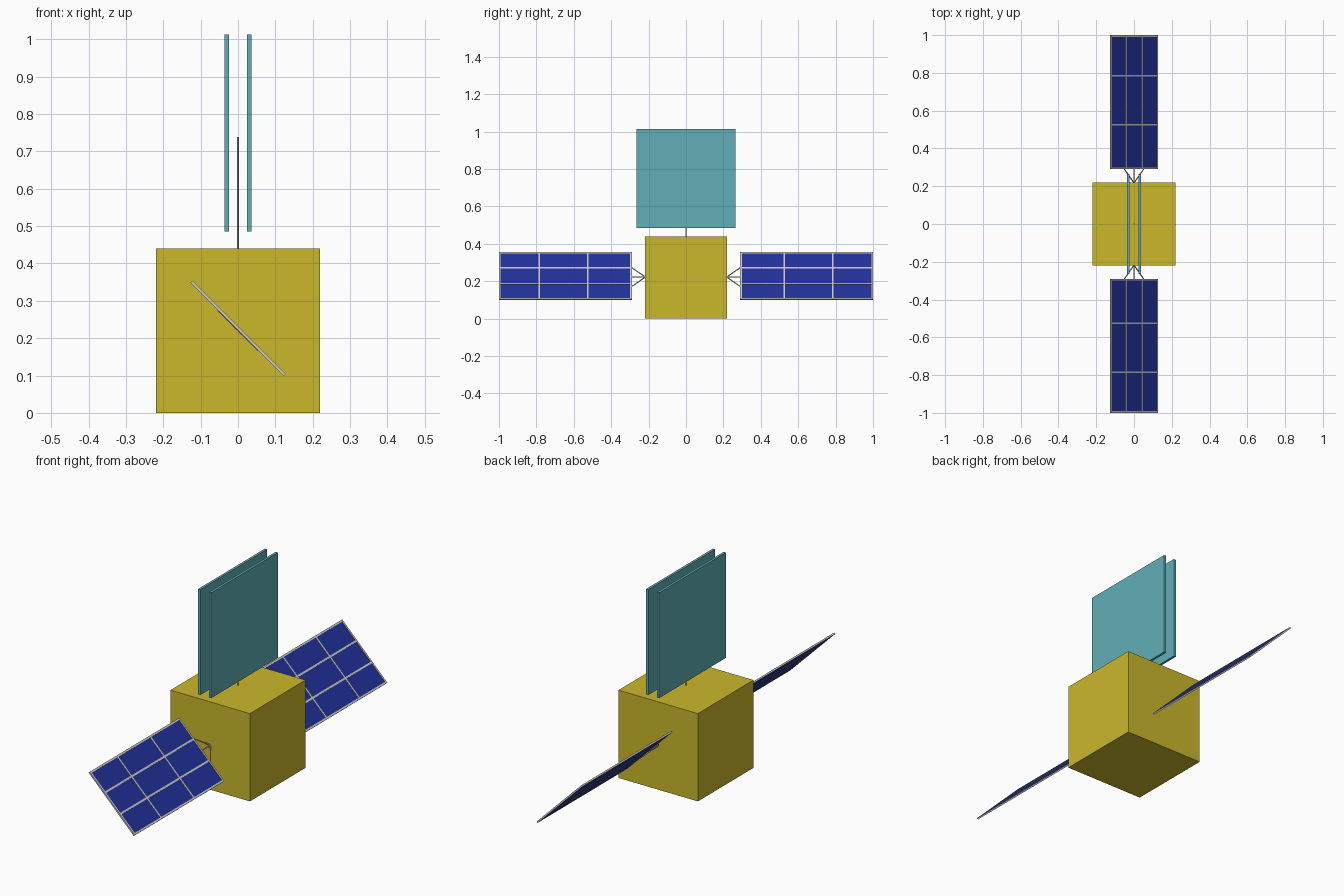
import bpy
from math import radians
from mathutils import Vector, Matrix

if "Cube" in bpy.data.objects:
    bpy.data.objects.remove(bpy.data.objects["Cube"])


def material(name, color):
    m = bpy.data.materials.new(name)
    m.diffuse_color = (*color, 1)
    m.use_nodes = True
    m.node_tree.nodes["Principled BSDF"].inputs["Base Color"].default_value = m.diffuse_color
    return m


GOLD = material("gold_foil", (0.60, 0.48, 0.025))
TEAL = material("teal_plate", (0.12, 0.43, 0.47))
BLUE = material("solar_blue", (0.016, 0.032, 0.33))


def box(name, center, size, mat=None, tilt=None):
    """Box of given size; tilt is an optional matrix applied to its placement."""
    bpy.ops.mesh.primitive_cube_add(size=1)
    ob = bpy.context.object
    ob.name = name
    m = Matrix.Translation(center) @ Matrix.Diagonal((*size, 1))
    ob.data.transform(tilt @ m if tilt else m)
    if mat:
        ob.data.materials.append(mat)
    return ob


def rod(name, a, b, radius):
    a, b = Vector(a), Vector(b)
    d = b - a
    bpy.ops.mesh.primitive_cylinder_add(vertices=8, radius=radius, depth=d.length)
    ob = bpy.context.object
    ob.name = name
    ob.data.transform(Matrix.Translation((a + b) / 2)
                      @ d.to_track_quat('Z', 'Y').to_matrix().to_4x4())
    return ob


# Body, mast and the pair of upright plates
box("body", (0, 0, 0.22), (0.44, 0.44, 0.44), GOLD)
rod("mast", (0, 0, 0.43), (0, 0, 0.738), 0.0025)
for side, x in (("left", -0.03), ("right", 0.03)):
    box(side + "_plate", (x, 0, 0.749), (0.012, 0.528, 0.528), TEAL)

# Solar wings, tilted 45 degrees about the y axis
TILT = Matrix.Translation((0, 0, 0.2265)) @ Matrix.Rotation(radians(45), 4, 'Y')
Y0, Y1, HALF = 0.29, 1.0, 0.177
BAR = 0.009
for side, s in (("front", -1), ("back", 1)):
    mid = s * (Y0 + Y1) / 2
    box(side + "_solar_panel", (0, mid, 0), (2 * HALF - 0.004, Y1 - Y0 - 0.004, 0.005),
        BLUE, TILT)
    # Lengthwise and crosswise frame bars
    for u in (-HALF + BAR / 2, -0.06, 0.06, HALF - BAR / 2):
        box(side + "_long_bar", (u, mid, 0), (BAR, Y1 - Y0, 0.008), None, TILT)
    for y in (Y0 + BAR / 2, 0.525, 0.785, Y1 - BAR / 2):
        box(side + "_cross_bar", (0, s * y, 0), (2 * HALF, BAR, 0.0078), None, TILT)
    # Struts fanning from the body to the panel edge
    for x in (-0.053, 0, 0.053):
        rod(side + "_strut", (0, s * 0.217, 0.222), (x, s * 0.294, 0.222 - x), 0.003)
